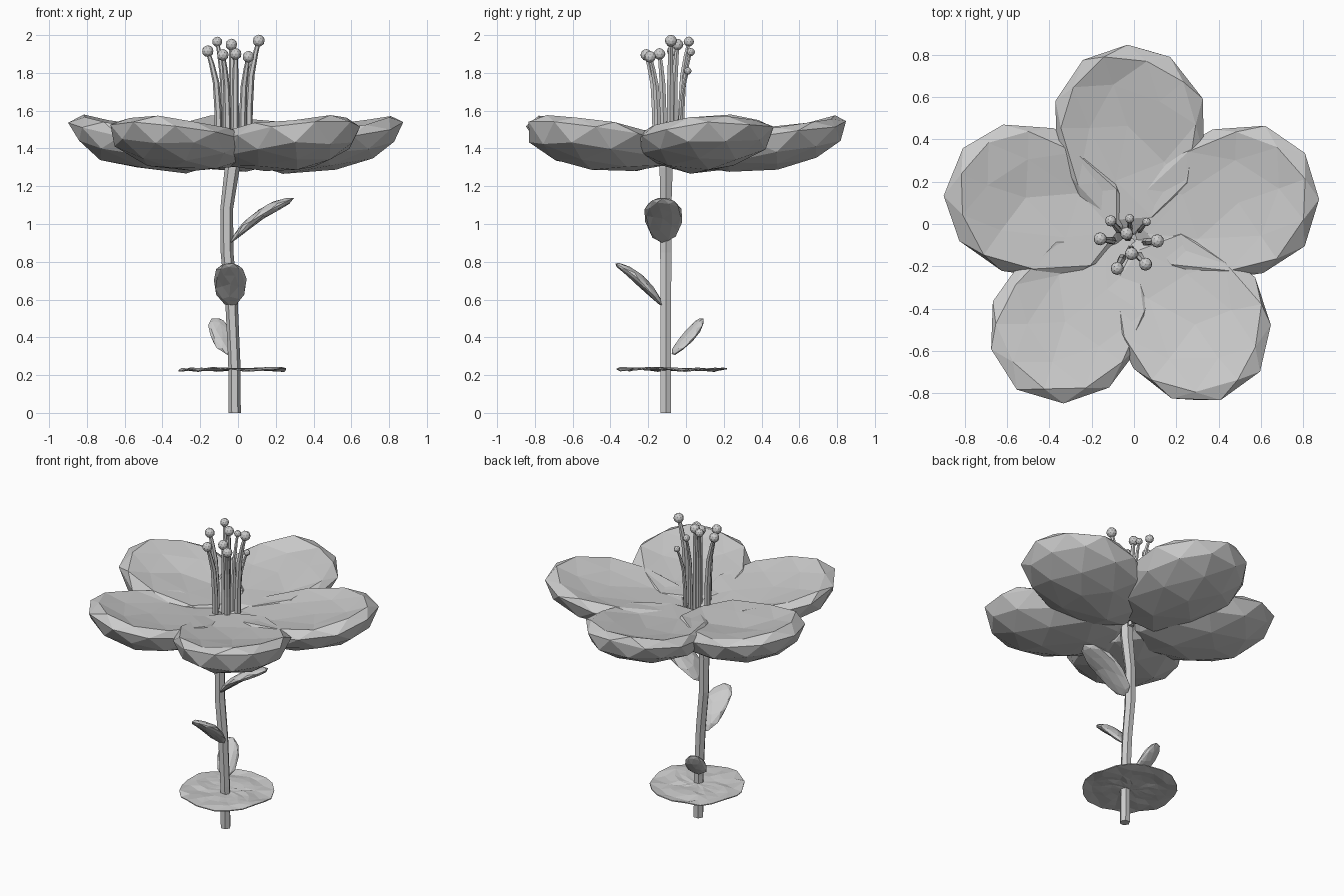
import bpy, bmesh, math, random
from mathutils import Vector, Matrix

if "Cube" in bpy.data.objects:
    bpy.data.objects.remove(bpy.data.objects["Cube"])

random.seed(4)

def add_mesh(name, bm):
    bmesh.ops.recalc_face_normals(bm, faces=bm.faces)
    me = bpy.data.meshes.new(name)
    bm.to_mesh(me)
    bm.free()
    ob = bpy.data.objects.new(name, me)
    bpy.context.collection.objects.link(ob)
    return ob

def tube(name, path, sides):
    """Faceted upright tube through (x, y, z, radius) points."""
    bm = bmesh.new()
    rings = []
    for x, y, z, r in path:
        rings.append([bm.verts.new((x + r * math.cos(2 * math.pi * i / sides),
                                    y + r * math.sin(2 * math.pi * i / sides), z))
                      for i in range(sides)])
    for a, b in zip(rings, rings[1:]):
        for i in range(sides):
            j = (i + 1) % sides
            bm.faces.new((a[i], a[j], b[j], b[i]))
    bm.faces.new(rings[0])
    bm.faces.new(rings[-1])
    return add_mesh(name, bm)

def lobe(name, base, tip, half_width, depth, top, peak, bow=0, jitter=0, spin=0):
    """Egg-shaped blade: rounded underside, top height given as a function."""
    base, tip = Vector(base), Vector(tip)
    axis = tip - base
    length = axis.length
    axis.normalize()
    side = Vector((0, 0, 1)).cross(axis).normalized()
    up = axis.cross(side)
    bm = bmesh.new()
    bmesh.ops.create_icosphere(bm, subdivisions=2, radius=1,
                               matrix=Matrix.Rotation(math.radians(spin), 4, 'Z'))
    for v in bm.verts:
        x, y, z = v.co
        t = peak + x * ((1 - peak) if x > 0 else peak)
        w = z * depth if z < 0 else top(z)
        w += bow * math.sin(math.pi * t)
        v.co = base + axis * t * length + side * y * half_width + up * w
        v.co += Vector([random.uniform(-jitter, jitter) for _ in range(3)])
    return add_mesh(name, bm)

# Stem
tube("stem", [(-.017, -.107, 0, .032), (-.02, -.107, .28, .032),
              (-.035, -.107, .6, .033), (-.058, -.107, .85, .034),
              (-.06, -.107, 1.08, .034), (-.03, -.105, 1.3, .04),
              (-.025, -.1, 1.4, .04)], 6)

# Leaves
def leaf_top(z):
    return .03 * z
lobe("upper_leaf", (-.045, -.12, .90), (.30, -.12, 1.135), .105, .026, leaf_top, .54, .03, .004, 18)
lobe("middle_leaf", (-.04, -.125, .565), (-.045, -.38, .795), .088, .026, leaf_top, .54, .022, .004)
lobe("lower_leaf", (-.045, -.075, .305), (-.12, .09, .505), .065, .022, leaf_top, .56, -.01, .003)

# Five petals with a soft rim and a dished top: tip position and facet spin
def petal_top(z):
    return .17 * z * (1 - z)
petals = [(-.035, .855, 18), (-.87, .25, 0), (-.55, -.78, 18), (.51, -.785, 0), (.865, .23, 0)]
for i, (x, y, spin) in enumerate(petals):
    lobe(f"petal_{i + 1}", (-.015, -.06, 1.39), (x, y, 1.535),
         .365, .185, petal_top, .57, 0, .01, spin)

# Stamens: anther position and size
anthers = [(-.16, -.07, 1.915, .031), (-.11, .015, 1.965, .027), (-.02, .025, 1.91, .022),
           (.06, .01, 1.81, .02), (-.035, -.045, 1.95, .031), (.11, -.08, 1.97, .032),
           (.055, -.19, 1.885, .031), (-.012, -.14, 1.9, .031), (-.08, -.21, 1.895, .031)]
for i, (x, y, z, r) in enumerate(anthers):
    bx, by = -.02 + .58 * (x + .02), -.09 + .58 * (y + .09)
    path = [(bx + (x - bx) * k, by + (y - by) * k, 1.36 + (z - 1.36) * h, r * w)
            for h, k, w in ((0, 0, .66), (.4, .05, .63), (.7, .25, .57), (.88, .65, .46), (1, 1, .35))]
    tube(f"filament_{i + 1}", path, 6)
    bm = bmesh.new()
    bmesh.ops.create_icosphere(bm, subdivisions=2, radius=r)
    bmesh.ops.translate(bm, verts=bm.verts, vec=(x, y, z))
    add_mesh(f"anther_{i + 1}", bm)

# Rough ground disc
bm = bmesh.new()
n = 20
prev = None
centre = bm.verts.new((-.03, -.075, .23))
for k in range(1, 6):
    q = k / 5
    ring = []
    for i in range(n):
        a = 2 * math.pi * (i + random.uniform(-.25, .25)) / n
        rise = random.uniform(-.011, .011) * min(1, q * 1.4)
        ring.append(bm.verts.new((-.03 + .285 * q * math.cos(a), -.075 + .293 * q * math.sin(a),
                                  .23 + rise)))
    for i in range(n):
        j = (i + 1) % n
        if prev:
            bm.faces.new((prev[i], ring[i], ring[j], prev[j]))
        else:
            bm.faces.new((centre, ring[i], ring[j]))
    prev = ring
bmesh.ops.triangulate(bm, faces=bm.faces)
disc = add_mesh("ground_disc", bm)
mod = disc.modifiers.new("thickness", 'SOLIDIFY')
mod.thickness = .006
mod.offset = 0
